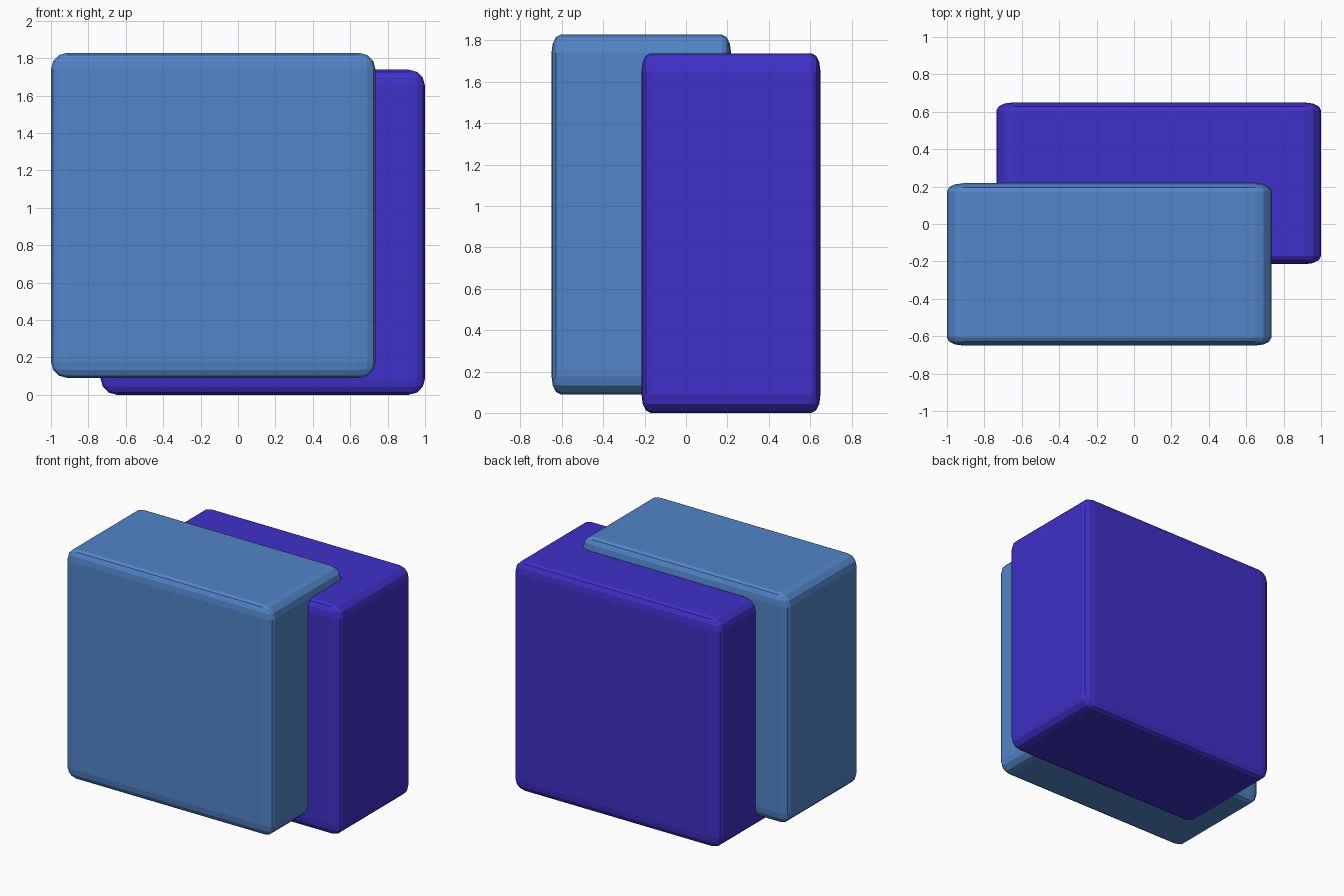
import bpy

if "Cube" in bpy.data.objects:
    bpy.data.objects.remove(bpy.data.objects["Cube"])


def rounded_block(name, low, high, colour):
    # Unit cube rounded in local space, so the scale flattens the rounding in y
    bpy.ops.mesh.primitive_cube_add(size=2)
    block = bpy.context.object
    block.name = name
    block.location = [(a + b) / 2 for a, b in zip(low, high)]
    block.scale = [(b - a) / 2 for a, b in zip(low, high)]
    bevel = block.modifiers.new("rounded_edges", "BEVEL")
    bevel.width = 0.1
    bevel.segments = 3
    material = bpy.data.materials.new(name + "_colour")
    material.diffuse_color = (*colour, 1)
    material.use_nodes = True
    material.node_tree.nodes["Principled BSDF"].inputs["Base Color"].default_value = material.diffuse_color
    block.data.materials.append(material)
    return block


# Raised block at the front left
rounded_block("front_block", (-1, -0.65, 0.09), (0.735, 0.218, 1.828), (0.085, 0.235, 0.58))
# Lower block at the back right
rounded_block("back_block", (-0.735, -0.215, 0), (1, 0.65, 1.738), (0.05, 0.03, 0.58))
